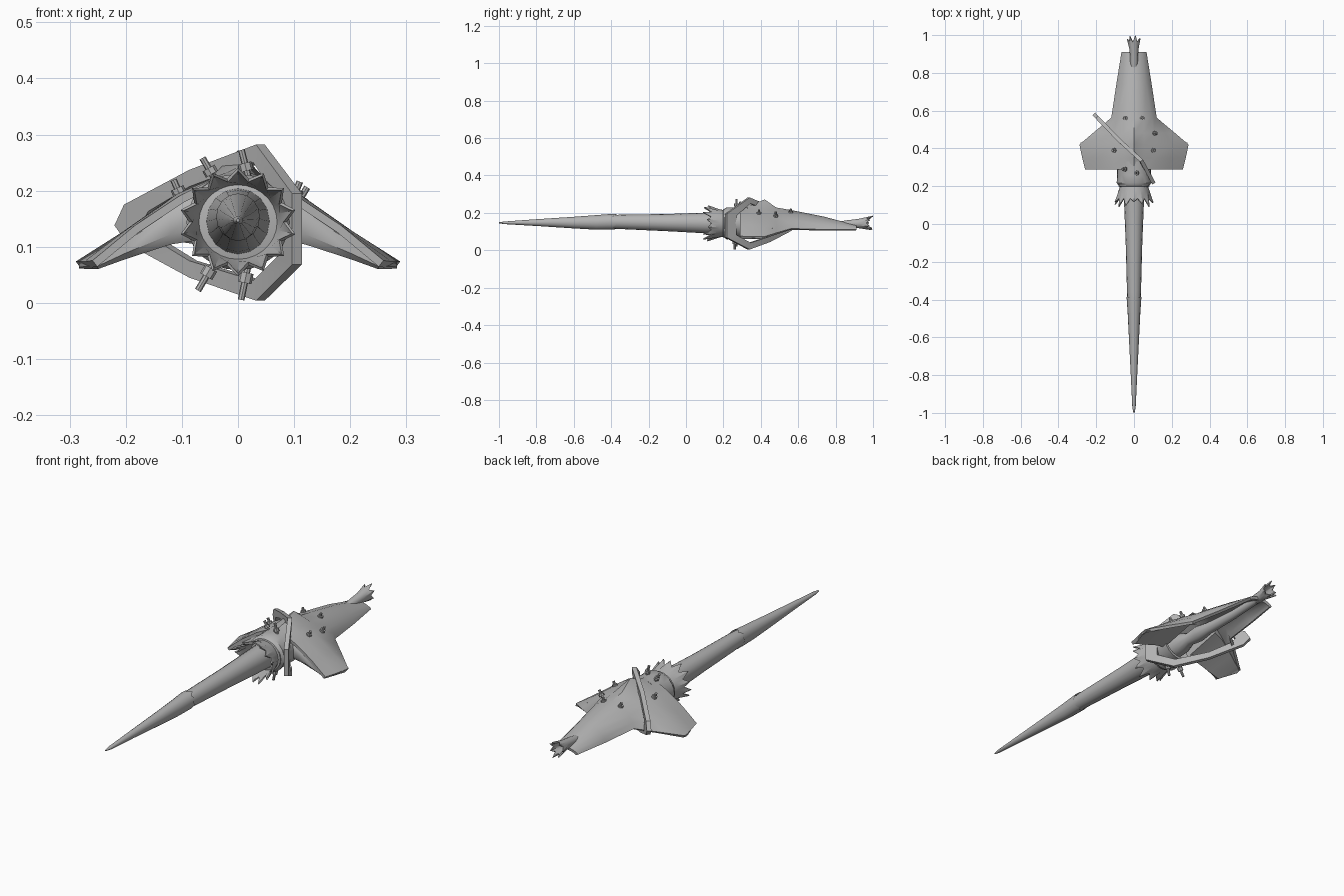
import bpy, bmesh, math
from mathutils import Vector

if "Cube" in bpy.data.objects:
    bpy.data.objects.remove(bpy.data.objects["Cube"])

steel = bpy.data.materials.new("grey_steel")
steel.diffuse_color = (0.45, 0.45, 0.45, 1)
steel.use_nodes = True
steel.node_tree.nodes["Principled BSDF"].inputs["Base Color"].default_value = steel.diffuse_color


def make(name, verts, faces, thick=0):
    """Mesh object with optional wall thickness, shaded smooth by angle."""
    me = bpy.data.meshes.new(name)
    me.from_pydata([tuple(v) for v in verts], [], faces)
    bm = bmesh.new()
    bm.from_mesh(me)
    bmesh.ops.remove_doubles(bm, verts=bm.verts, dist=0.0002)
    bmesh.ops.recalc_face_normals(bm, faces=bm.faces)
    bm.to_mesh(me)
    bm.free()
    ob = bpy.data.objects.new(name, me)
    bpy.context.collection.objects.link(ob)
    if thick:
        mod = ob.modifiers.new("wall", "SOLIDIFY")
        mod.thickness = thick
        mod.offset = 0
        bpy.context.view_layer.update()
        dg = bpy.context.evaluated_depsgraph_get()
        solid = bpy.data.meshes.new_from_object(ob.evaluated_get(dg))
        ob.modifiers.clear()
        ob.data = solid
    ob.data.materials.clear()
    ob.data.materials.append(steel)
    bpy.ops.object.select_all(action="DESELECT")
    ob.select_set(True)
    bpy.context.view_layer.objects.active = ob
    bpy.ops.object.shade_smooth_by_angle(angle=math.radians(35))
    return ob


def loft(name, rings, n=12, jag=0, flare=0, caps=True, thick=0):
    """Round body along y; rings are (y, z centre, x radius, z radius).
    jag and flare make a torn zigzag on the last ring."""
    verts = []
    for k, (y, zc, rx, rz) in enumerate(rings):
        for i in range(n):
            a = 2 * math.pi * i / n
            dy = f = 0
            if k == len(rings) - 1 and jag:
                dy = jag * (i % 2) * (0.7 + 0.3 * math.cos(i * 2.2))
                f = flare * (i % 2)
            verts.append(((rx + f) * math.cos(a), y + dy, zc + (rz + f) * math.sin(a)))
    faces = [(k * n + i, k * n + (i + 1) % n, (k + 1) * n + (i + 1) % n, (k + 1) * n + i)
             for k in range(len(rings) - 1) for i in range(n)]
    if caps:
        faces.append(tuple(range(n)))
        if not jag:
            faces.append(tuple(range((len(rings) - 1) * n, len(rings) * n)))
    return make(name, verts, faces, thick)


# Long tapering lance: pointed head over a thicker shaft
loft("lance_point", [(-1, .147, .003, .003), (-.97, .147, .009, .007), (-.8, .148, .017, .018),
                     (-.6, .148, .027, .031), (-.48, .149, .033, .039), (-.39, .153, .039, .042)],
     16, jag=.025)
loft("lance_shaft", [(-.5, .15, .026, .03), (-.36, .152, .037, .038), (-.1, .148, .044, .046),
                     (.1, .146, .052, .055), (.24, .145, .058, .06)], 16)

# Torn ruff, flaring towards the point
loft("spiked_ruff", [(.215, .144, .066, .066), (.18, .144, .078, .072), (.135, .144, .084, .076)],
     28, jag=-.045, flare=.018, caps=False, thick=.006)
# Collar behind the ruff
loft("collar", [(.205, .144, .075, .07), (.22, .144, .086, .08), (.26, .146, .083, .077),
                (.33, .148, .086, .08)], 24, caps=False, thick=.012)
loft("collar_band", [(.195, .144, .07, .066), (.2, .144, .083, .077), (.212, .144, .083, .077),
                     (.217, .144, .07, .066)], 24)

# Grip under the guard, and the flared torn tail socket
loft("grip", [(.22, .143, .055, .055), (.34, .142, .05, .05), (.4, .14, .03, .03),
              (.47, .138, .036, .038), (.54, .136, .026, .028), (.72, .13, .02, .022),
              (.88, .135, .018, .018)], 12)
loft("tail_socket", [(.8, .135, .013, .012), (.86, .14, .018, .018), (.92, .143, .02, .022),
                     (.965, .146, .026, .028)], 14, jag=.035, flare=.009, caps=False, thick=.006)

# Roof-like guard shell: half sections (x, z) from ridge to edge
sections = [
    (.290, [(0, .222), (.05, .21), (.10, .185), (.18, .132), (.255, .07)]),
    (.350, [(0, .235), (.05, .212), (.105, .188), (.19, .128), (.27, .068)]),
    (.420, [(0, .265), (.05, .21), (.11, .185), (.20, .122), (.285, .068)]),
    (.480, [(0, .222), (.05, .202), (.10, .178), (.16, .132), (.212, .088)]),
    (.560, [(0, .208), (.05, .193), (.09, .163), (.105, .138), (.115, .113)]),
    (.740, [(0, .172), (.035, .165), (.06, .146), (.08, .126), (.087, .108)]),
    (.910, [(0, .127), (.02, .125), (.04, .12), (.055, .113), (.06, .108)]),
]
verts, faces = [], []
for y, half in sections:
    row = [(-x, z) for x, z in half[:0:-1]] + half
    verts += [(x, y, z) for x, z in row]
w = 9
for r in range(len(sections) - 1):
    for c in range(w - 1):
        a = r * w + c
        faces.append((a, a + 1, a + w + 1, a + w))
make("guard_shell", verts, faces, .014)

# Thick swept wings: (x, front y, rear y, top z, bottom z)
spans = [(.07, .292, .50, .198, .112), (.12, .292, .49, .176, .104),
         (.20, .294, .46, .121, .078), (.25, .297, .44, .082, .060), (.283, .39, .43, .073, .061)]
for side, label in ((1, "right"), (-1, "left")):
    verts, faces = [], []
    for x, yf, yr, zt, zb in spans:
        h = zt - zb
        for y, z in ((yf + .012, zt), (yf, zt - h * .25), (yf, zb + h * .25), (yf + .012, zb),
                     (yr, zb + h * .5), (yr, zt - h * .12)):
            verts.append((side * x, y, z))
    for s in range(len(spans) - 1):
        for i in range(6):
            j = (i + 1) % 6
            faces.append((s * 6 + i, s * 6 + j, s * 6 + 6 + j, s * 6 + 6 + i))
    faces += [tuple(range(6)), tuple(range(24, 30))]
    make(label + "_wing", verts, faces)

# Slanted, bent hand plate with an opening for the grip
bend = [(-.22, .59), (-.08, .445), (.04, .335), (.11, .205)]


def plate_y(x):
    for (x0, y0), (x1, y1) in zip(bend, bend[1:]):
        if x <= x1:
            return y0 + (y1 - y0) * (x - x0) / (x1 - x0)
    return bend[-1][1]


outline = [(.04, .282), (.105, .195), (.105, .068), (.04, .004), (-.08, .045),
           (-.19, .105), (-.213, .138), (-.196, .175), (-.08, .237)]
inner = [(.035, .25), (.078, .185), (.078, .082), (.035, .04), (-.08, .075),
         (-.15, .118), (-.165, .14), (-.153, .163), (-.08, .207)]
n = len(outline)
verts = [(x, plate_y(x), z) for x, z in outline + inner]
faces = [(i, (i + 1) % n, n + (i + 1) % n, n + i) for i in range(n)]
make("hand_plate", verts, faces, .02)


# Studs: a shank with a thick nut, standing on the surface along a direction
def stud(name, base, direction, length):
    d = Vector(direction).normalized()
    u = d.orthogonal().normalized()
    v = d.cross(u)
    verts, faces = [], []
    prof = [(-.01, .006), (.2 * length, .006), (.2 * length, .0125), (.5 * length, .0125),
            (.5 * length, .006), (length, .006)]
    for t, r in prof:
        for i in range(8):
            a = i * math.pi / 4
            verts.append(Vector(base) + d * t + (u * math.cos(a) + v * math.sin(a)) * r)
    for k in range(len(prof) - 1):
        for i in range(8):
            j = (i + 1) % 8
            faces.append((k * 8 + i, k * 8 + j, k * 8 + 8 + j, k * 8 + 8 + i))
    faces += [tuple(range(8)), tuple(range(40, 48))]
    make(name, verts, faces)


studs = [((-.042, .29, .222), (-.5, 0, .85), .042), ((.018, .27, .226), (-.25, 0, .97), .048),
         ((-.042, .27, .072), (-.5, 0, -.85), .058), ((.018, .26, .066), (-.2, 0, -.97), .062),
         ((-.102, .39, .19), (-.4, 0, .9), .032), ((.1, .39, .19), (.35, 0, .9), .028),
         ((.105, .48, .175), (.5, 0, .85), .036),
         ((-.045, .56, .196), (-.2, 0, 1), .026), ((.042, .56, .196), (.2, 0, 1), .026)]
for i, (base, direction, length) in enumerate(studs):
    stud("stud_%d" % (i + 1), base, direction, length)
